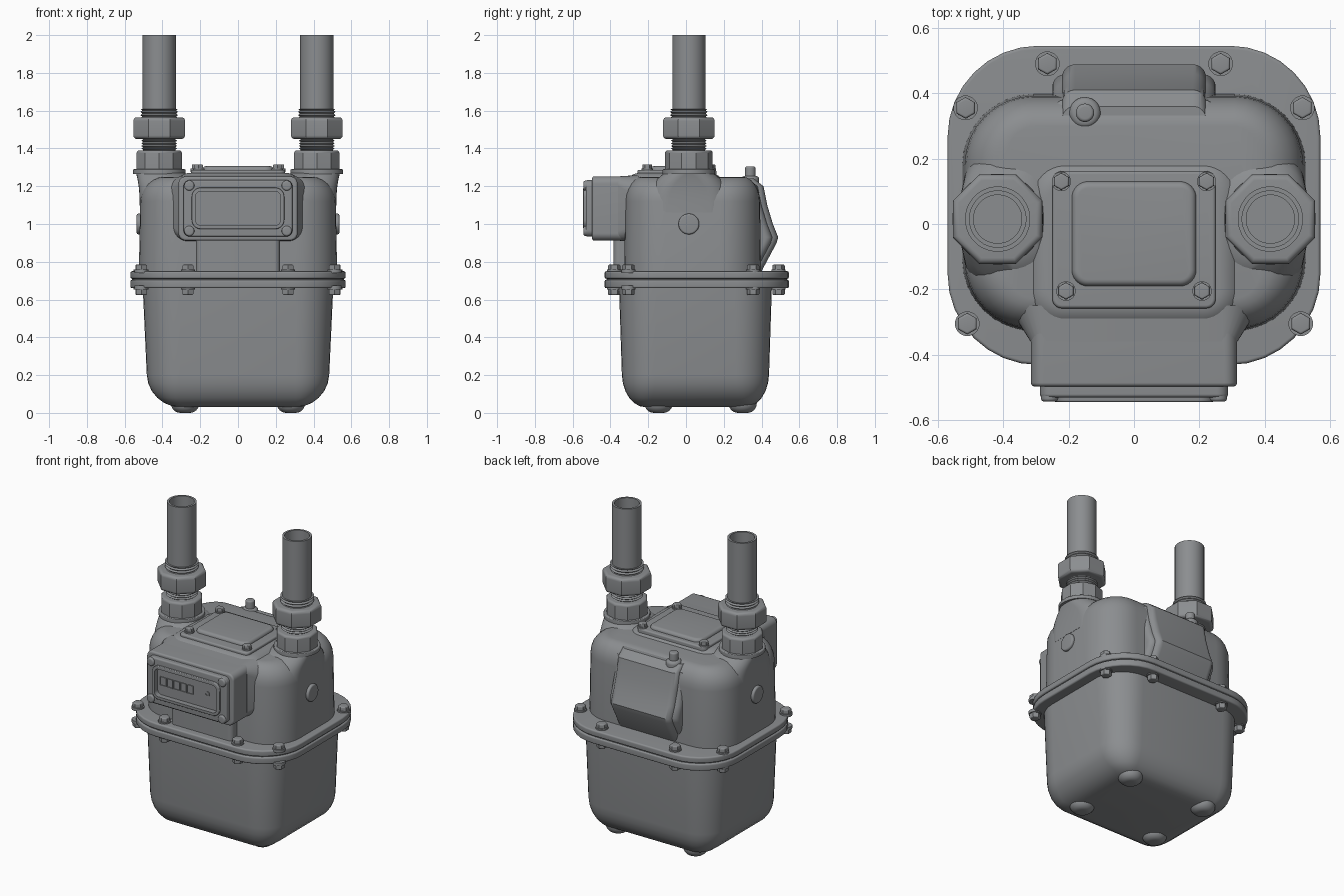
import bpy, bmesh
from math import pi, cos, sin, radians
from mathutils import Matrix

cube = bpy.data.objects.get("Cube")
if cube:
    bpy.data.objects.remove(cube, do_unlink=True)

GREY = (0.26, 0.27, 0.28, 1)
metal = bpy.data.materials.new("cast grey metal")
metal.use_nodes = True
metal.diffuse_color = GREY
metal.node_tree.nodes["Principled BSDF"].inputs["Base Color"].default_value = GREY

UPRIGHT = Matrix()
FACE_FRONT = Matrix.Rotation(pi / 2, 4, "X")   # local z points to -y
FACE_DOWN = Matrix.Rotation(pi, 4, "X")
PIPE_X, PIPE_Y = 0.417, 0.015


def at(x, y, z=0):
    return Matrix.Translation((x, y, z))


def skin(name, loops, place):
    """Join equal rings of points with faces, cap both ends and shade the result."""
    bm = bmesh.new()
    rings = [[bm.verts.new(point) for point in loop] for loop in loops]
    count = len(rings[0])
    for lower, upper in zip(rings, rings[1:]):
        for i in range(count):
            j = (i + 1) % count
            bm.faces.new((lower[i], lower[j], upper[j], upper[i]))
    bm.faces.new(rings[0])
    bm.faces.new(rings[-1])
    bmesh.ops.remove_doubles(bm, verts=bm.verts, dist=1e-5)
    bmesh.ops.recalc_face_normals(bm, faces=bm.faces)
    bm.transform(place)
    mesh = bpy.data.meshes.new(name)
    bm.to_mesh(mesh)
    bm.free()
    mesh.materials.append(metal)
    obj = bpy.data.objects.new(name, mesh)
    bpy.context.collection.objects.link(obj)
    bpy.ops.object.select_all(action="DESELECT")
    obj.select_set(True)
    bpy.context.view_layer.objects.active = obj
    bpy.ops.object.shade_smooth_by_angle(angle=radians(35))


def rounded(cx, cy, hx, hy, corner, z, steps=8):
    """Rounded rectangle ring at height z."""
    r = min(corner, hx, hy) * 0.99
    points = []
    for quarter, (sx, sy) in enumerate(((1, 1), (-1, 1), (-1, -1), (1, -1))):
        for i in range(steps + 1):
            a = (quarter + i / steps) * pi / 2
            points.append((cx + sx * (hx - r) + r * cos(a), cy + sy * (hy - r) + r * sin(a), z))
    return points


def side_profile(low, high, soft_low, soft_high, taper, recess, steps=6):
    """Pairs of inset and height: rounded ends, a tapered wall and an optional recess."""
    angles = [i / steps * pi / 2 for i in range(steps + 1)]
    pairs = [(soft_low * (1 - sin(a)), low + soft_low * (1 - cos(a))) for a in angles]
    pairs += [(soft_high * (1 - cos(a)), high - soft_high * (1 - sin(a))) for a in angles]
    pairs = [(inset + taper * (high - z) / (high - low), z) for inset, z in pairs]
    if recess:
        margin, depth = recess
        pairs += [(soft_high + margin, high), (soft_high + margin, high - depth)]
    return pairs


def block(name, middle, half, corner, low, high, place=UPRIGHT,
          soft_low=0, soft_high=0, taper=0, squash=1, recess=None):
    """Rounded rectangular casting; squash scales the inset along local y."""
    loops = [rounded(*middle, half[0] - d, half[1] - d * squash, max(corner - d, corner * 0.4), z)
             for d, z in side_profile(low, high, soft_low, soft_high, taper, recess)]
    skin(name, loops, place)


def turned(name, pairs, place, sides):
    turns = [2 * pi * (i + 0.5) / sides for i in range(sides)]
    skin(name, [[(r * cos(a), r * sin(a), z) for a in turns] for r, z in pairs], place)


def drum(name, place, radius, low, high, soft_low=0, soft_high=0, sides=32, recess=None):
    pairs = side_profile(low, high, soft_low, soft_high, 0, recess)
    turned(name, [(radius - d, z) for d, z in pairs], place, sides)


def thread(name, place, radius, low, high, turns):
    step = (high - low) / (2 * turns)
    pairs = [(radius - 0.01 * (i % 2), low + i * step) for i in range(2 * turns + 1)]
    turned(name, pairs, place, 32)


def bolt(name, place, radius, height):
    """Washer with a hexagonal head."""
    drum(name + "_washer", place, radius * 1.15, -0.01, height / 4, sides=16)
    drum(name, place, radius, 0, height, soft_high=radius / 4, sides=6)


# Lower housing and its feet
block("lower_housing", (0, 0.05), (0.505, 0.405), 0.2, 0.03, 0.68,
      soft_low=0.17, taper=0.03, squash=0.7)
for x in (-0.28, 0.28):
    for y in (-0.145, 0.3):
        drum("foot", at(x, y), 0.075, 0, 0.08, soft_low=0.05)

# Flange: two lips around a gasket
for name, size, low, high in (("lower_lip", 0.57, 0.66, 0.705),
                              ("gasket", 0.56, 0.7, 0.715),
                              ("upper_lip", 0.57, 0.71, 0.75)):
    block("flange_" + name, (0, 0.057), (size, size - 0.082), 0.28, low, high,
          soft_low=0.01, soft_high=0.01)

# Flange bolts with nuts beneath
for x, y in ((0.265, 0.49), (0.515, 0.355), (0.51, -0.305), (0.265, -0.38)):
    for side in (-1, 1):
        bolt("flange_bolt", at(side * x, y, 0.75), 0.033, 0.035)
        bolt("flange_nut", at(side * x, y, 0.664) @ FACE_DOWN, 0.033, 0.04)

# Upper housing
block("upper_housing", (0, 0.035), (0.515, 0.355), 0.21, 0.74, 1.25,
      soft_high=0.13, taper=-0.01, squash=0.7)

# Rear bulge: back edge against height, with a wider fillet just inside it
back_edge = ((0.4, 0.75), (0.48, 0.9), (0.488, 0.93), (0.46, 1), (0.43, 1.1), (0.41, 1.2), (0.36, 1.24))
for name, width, shrink in (("rear_bulge", 0.22, 0), ("rear_bulge_fillet", 0.25, 0.03)):
    skin(name, [rounded(0, (y - shrink) / 2, width, (y - shrink) / 2, 0.04, z)
                for y, z in back_edge], UPRIGHT)

# Top cover with raised centre and bolts
block("top_rise", (0, -0.06), (0.31, 0.24), 0.1, 1.2, 1.27, soft_high=0.05, taper=-0.03)
block("top_cover", (0, -0.048), (0.25, 0.21), 0.03, 1.25, 1.286, soft_high=0.01)
block("top_cover_centre", (0, -0.03), (0.19, 0.16), 0.05, 1.28, 1.306, soft_high=0.02)
for side in (-1, 1):
    for x, y in ((0.222, 0.13), (0.208, -0.205)):
        bolt("cover_bolt", at(side * x, y, 1.286), 0.026, 0.03)

# Vent plug at the back
vent = at(-0.15, 0.34)
drum("vent_base", vent, 0.048, 1.2, 1.255, soft_high=0.02)
drum("vent_plug", vent, 0.028, 1.25, 1.305, soft_high=0.01)

# Register: pedestal, box with a flared root, and bezel with a recessed window
block("register_pedestal", (0, -0.2), (0.222, 0.184), 0.03, 0.74, 0.93)
block("register_root", (0, 1.082), (0.316, 0.17), 0.05, 0.25, 0.36, FACE_FRONT,
      taper=-0.07, squash=0.1)
block("register_box", (0, 1.082), (0.315, 0.17), 0.04, 0.2, 0.497, FACE_FRONT, soft_high=0.012)
block("bezel", (0, 1.083), (0.288, 0.15), 0.035, 0.48, 0.53, FACE_FRONT,
      soft_high=0.01, recess=(0.05, 0.025))
block("window_rim", (0, 1.083), (0.245, 0.11), 0.05, 0.5, 0.544, FACE_FRONT,
      soft_high=0.005, recess=(0.015, 0.035))
for x in (-0.258, 0.258):
    for z in (0.963, 1.203):
        drum("bezel_screw", FACE_FRONT @ at(x, z), 0.027, 0.51, 0.543, soft_high=0.01, sides=16)

# Counter cells and key mark
for i in range(5):
    block("counter_cell", (0.049 * i - 0.185, 1.083), (0.023, 0.029), 0.003, 0.5, 0.514,
          FACE_FRONT, recess=(0.004, 0.01))
drum("key_head", FACE_FRONT @ at(0.135, 1.087), 0.017, 0.5, 0.514, sides=16, recess=(0.008, 0.006))
block("key_stem", (0.135, 1.05), (0.006, 0.022), 0.002, 0.5, 0.514, FACE_FRONT)

# Pipe connections and side plugs
for side in (-1, 1):
    spot = at(side * PIPE_X, PIPE_Y)
    shoulder = []
    for i in range(7):
        spread = 1 - (i / 6) ** 3
        shoulder.append(rounded(side * (0.41 - 0.05 * spread), PIPE_Y, 0.13 + 0.03 * spread,
                                0.13 + 0.1 * spread, 0.12, 1.06 + i * 0.035))
    skin("pipe_shoulder", shoulder, UPRIGHT)
    drum("collar_plate", spot, 0.139, 1.265, 1.29, soft_high=0.005)
    drum("collar", spot, 0.126, 1.28, 1.39, soft_high=0.015, sides=10)
    thread("lower_thread", spot, 0.095, 1.385, 1.455, 5)
    drum("union_nut", spot, 0.148, 1.45, 1.565, soft_low=0.02, soft_high=0.02, sides=8)
    thread("upper_thread", spot, 0.1, 1.56, 1.61, 3)
    drum("pipe", spot, 0.088, 1.48, 2, recess=(0.014, 0.5))
    plug = at(0, PIPE_Y, 1) @ Matrix.Rotation(side * pi / 2, 4, "Y")
    drum("side_plug", plug, 0.055, 0.48, 0.537, soft_high=0.01)
